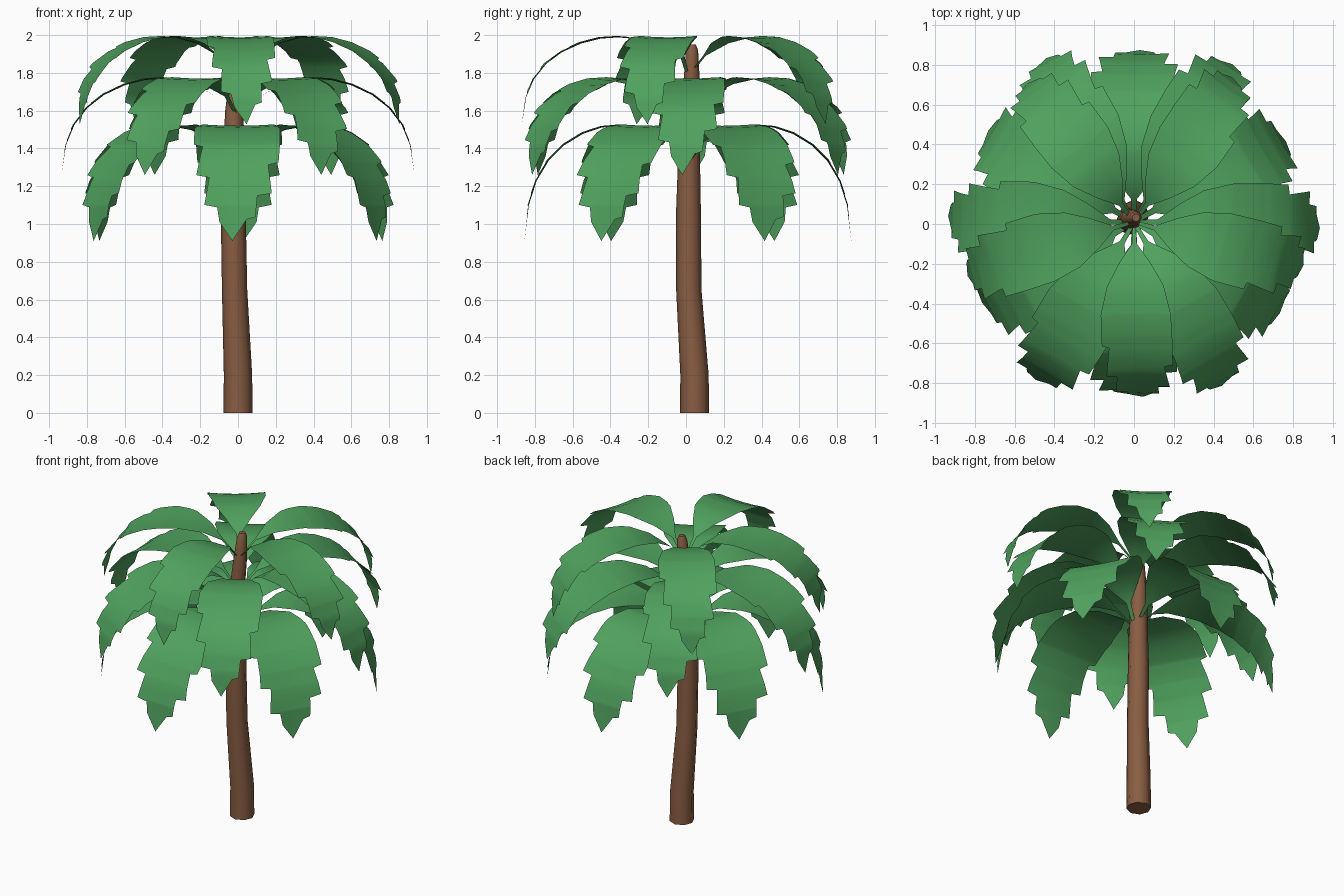
import bpy, bmesh, math
from mathutils import Vector, Matrix

if "Cube" in bpy.data.objects:
    bpy.data.objects.remove(bpy.data.objects["Cube"])

def material(name, rgb):
    m = bpy.data.materials.new(name)
    m.diffuse_color = (*rgb, 1)
    m.use_nodes = True
    m.node_tree.nodes["Principled BSDF"].inputs["Base Color"].default_value = m.diffuse_color
    return m

GREEN = material("leaf green", (0.08, 0.36, 0.112))
BROWN = material("bark brown", (0.25, 0.11, 0.055))

def finish(bm, name, mat, angle):
    me = bpy.data.meshes.new(name)
    bm.to_mesh(me)
    bm.free()
    ob = bpy.data.objects.new(name, me)
    bpy.context.collection.objects.link(ob)
    me.materials.append(mat)
    bpy.ops.object.select_all(action='DESELECT')
    ob.select_set(True)
    bpy.context.view_layer.objects.active = ob
    bpy.ops.object.shade_smooth_by_angle(angle=math.radians(angle))
    return ob

# Trunk: rings swept along a gently bent path (x, y, z, radius)
path = [(0, .045, 0, .077), (0, .045, .2, .075), (-.018, .015, .65, .067),
        (-.025, .013, 1.05, .066), (-.022, .016, 1.35, .058),
        (-.02, .026, 1.6, .048), (-.005, .03, 1.76, .043), (.008, .032, 1.92, .032),
        (.01, .032, 1.95, .02)]
bm = bmesh.new()
SIDES = 8
rings = [[bm.verts.new((x + r * math.cos(2 * math.pi * i / SIDES),
                        y + r * math.sin(2 * math.pi * i / SIDES), z))
          for i in range(SIDES)] for x, y, z, r in path]
for a, b in zip(rings, rings[1:]):
    for i in range(SIDES):
        j = (i + 1) % SIDES
        bm.faces.new((a[i], a[j], b[j], b[i]))
bm.faces.new(rings[0][::-1])
bm.faces.new(rings[-1])
finish(bm, "trunk", BROWN, 60)

# Frond spine: (outward distance, height below the crest), both scaled per tier
SPINE = [(.03, -.30), (.11, -.17), (.20, -.07), (.30, -.012), (.40, 0), (.50, -.015),
         (.61, -.07), (.72, -.17), (.81, -.305), (.88, -.48), (.925, -.69), (.95, -1)]
# Torn edges: (spine fraction, half width) on each side
LEFT = [(0, .05), (.1, .07), (.2, .45), (.3, .8), (.42, .98), (.54, 1), (.66, .98),
        (.67, .74), (.80, .85), (.81, .52), (.90, .50), (.91, .3), (1, 0)]
RIGHT = [(0, .05), (.1, .07), (.2, .45), (.3, .8), (.42, 1), (.56, 1),
         (.57, .80), (.72, .92), (.73, .62), (.85, .70), (.86, .40), (.92, .33), (1, 0)]

def lerp_table(table, t):
    for (a, u), (b, v) in zip(table, table[1:]):
        if t <= b:
            return u + (v - u) * (t - a) / (b - a)
    return table[-1][1]

def frond(name, yaw, crest, drop, reach, width, skew):
    pts = [Vector((r / .95 * reach, 0, crest + h * drop)) for r, h in SPINE]
    # the stem end rises by a fixed amount whatever the droop
    for p, (r, h) in zip(pts[:4], SPINE[:4]):
        p.z = crest + h * .6
    lens = [0]
    for a, b in zip(pts, pts[1:]):
        lens.append(lens[-1] + (b - a).length)
    frac = [l / lens[-1] for l in lens]
    xs = list(zip(frac, [p.x for p in pts]))
    zs = list(zip(frac, [p.z for p in pts]))
    stations = sorted({s for s, w in LEFT + RIGHT} | set(frac[4:-1]))
    bm = bmesh.new()
    rows = []
    for s in stations:
        x, z = lerp_table(xs, s), lerp_table(zs, s)
        l, r = lerp_table(LEFT, s) * width, lerp_table(RIGHT, s) * width
        row = []
        for w in (-r, -r / 2, 0, l / 2, l):
            lift = .015 * (w / width) ** 2
            row.append(bm.verts.new((x + lift * s, w + skew * s ** 3, z + lift * (1 - s))))
        rows.append(row)
    for a, b in zip(rows, rows[1:]):
        for i in range(4):
            bm.faces.new((a[i], b[i], b[i + 1], a[i + 1]))
    bmesh.ops.remove_doubles(bm, verts=bm.verts, dist=.0005)
    bmesh.ops.transform(bm, verts=bm.verts, matrix=Matrix.Translation((0, .01, 0))
                        @ Matrix.Rotation(math.radians(yaw), 4, 'Z'))
    finish(bm, name, GREEN, 60)

# Three tiers of fronds: crest height, droop, reach, half width, tip skew, directions
tiers = [("lower", 1.52, .61, .865, .228, -.03, range(30, 390, 60)),
         ("middle", 1.77, .51, .935, .20, -.03, range(0, 360, 60)),
         ("upper", 1.988, .46, .88, .178, .03, (271, 344, 54, 126, 196))]
for label, crest, drop, reach, width, skew, yaws in tiers:
    for i, yaw in enumerate(yaws):
        frond(f"{label}_frond_{i + 1}", yaw, crest, drop, reach, width, skew)
